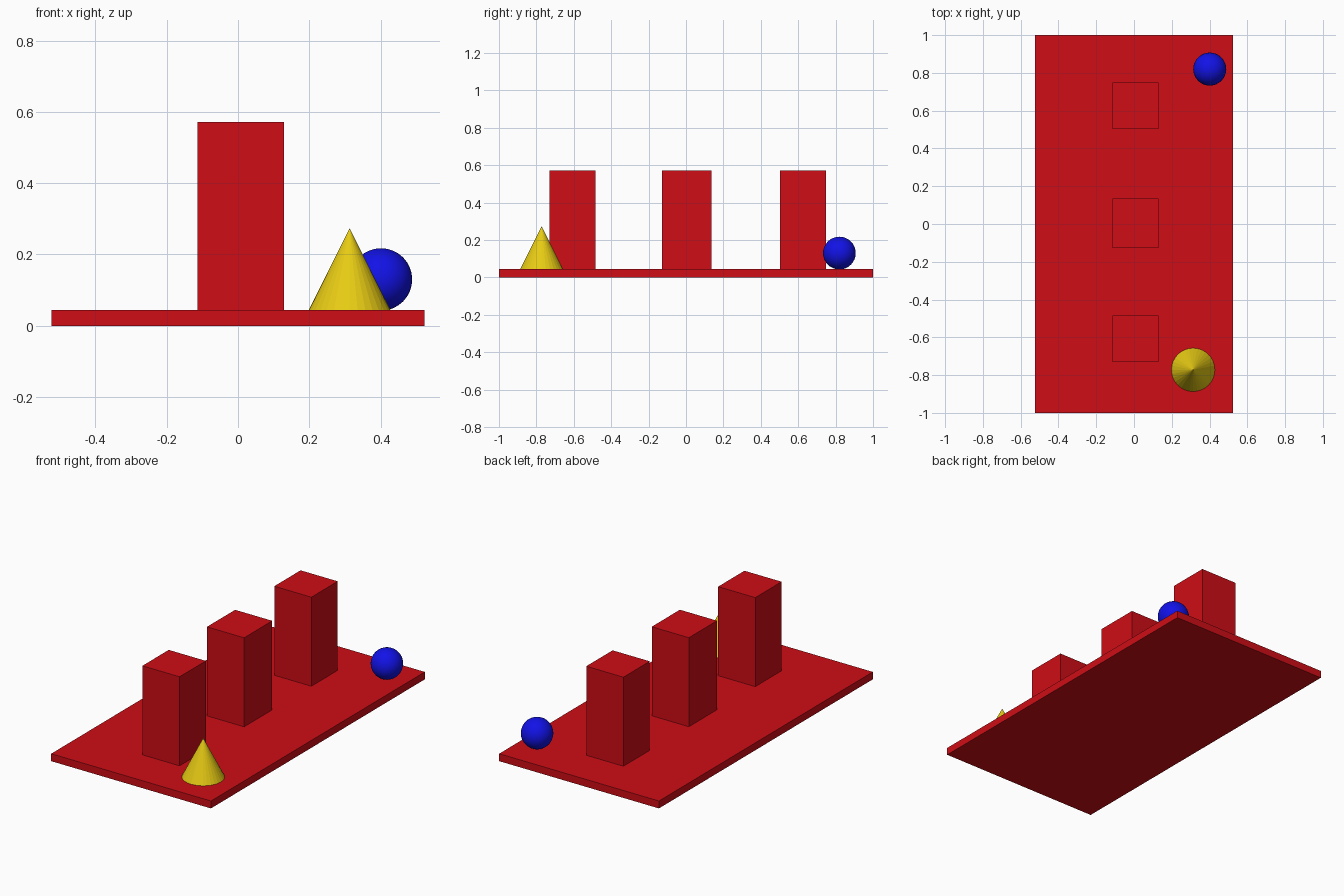
import bpy

if "Cube" in bpy.data.objects:
    bpy.data.objects.remove(bpy.data.objects["Cube"])


def material(name, color):
    m = bpy.data.materials.new(name)
    m.diffuse_color = (*color, 1)
    m.use_nodes = True
    m.node_tree.nodes["Principled BSDF"].inputs["Base Color"].default_value = m.diffuse_color
    return m


red = material("red", (0.62, 0.004, 0.008))
yellow = material("yellow", (0.8, 0.6, 0.007))
blue = material("blue", (0.006, 0.006, 0.8))


def finish(name, mat):
    ob = bpy.context.object
    ob.name = name
    ob.data.materials.append(mat)
    return ob


def box(name, x, y, z, mat):
    """Box from (min, max) pairs along each axis."""
    bpy.ops.mesh.primitive_cube_add(
        size=1, location=[(a + b) / 2 for a, b in (x, y, z)])
    ob = finish(name, mat)
    ob.scale = [b - a for a, b in (x, y, z)]
    bpy.ops.object.transform_apply(location=False, rotation=False, scale=True)
    return ob


TOP = 0.044  # upper surface of the floor slab

# Floor slab
box("floor_slab", (-0.523, 0.523), (-1, 1), (0, TOP), red)

# Row of three pillars, the middle one slightly deeper
for name, y in (("front_pillar", (-0.731, -0.485)),
                ("middle_pillar", (-0.127, 0.136)),
                ("back_pillar", (0.502, 0.748))):
    box(name, (-0.114, 0.129), y, (TOP, 0.571), red)

# Faceted cone
bpy.ops.mesh.primitive_cone_add(
    vertices=32, radius1=0.115, radius2=0, depth=0.23,
    location=(0.313, -0.772, TOP + 0.115))
finish("cone", yellow)

# Smooth ball
bpy.ops.mesh.primitive_uv_sphere_add(
    segments=32, ring_count=16, radius=0.0875,
    location=(0.401, 0.82, TOP + 0.086))
finish("ball", blue)
bpy.ops.object.shade_smooth()
